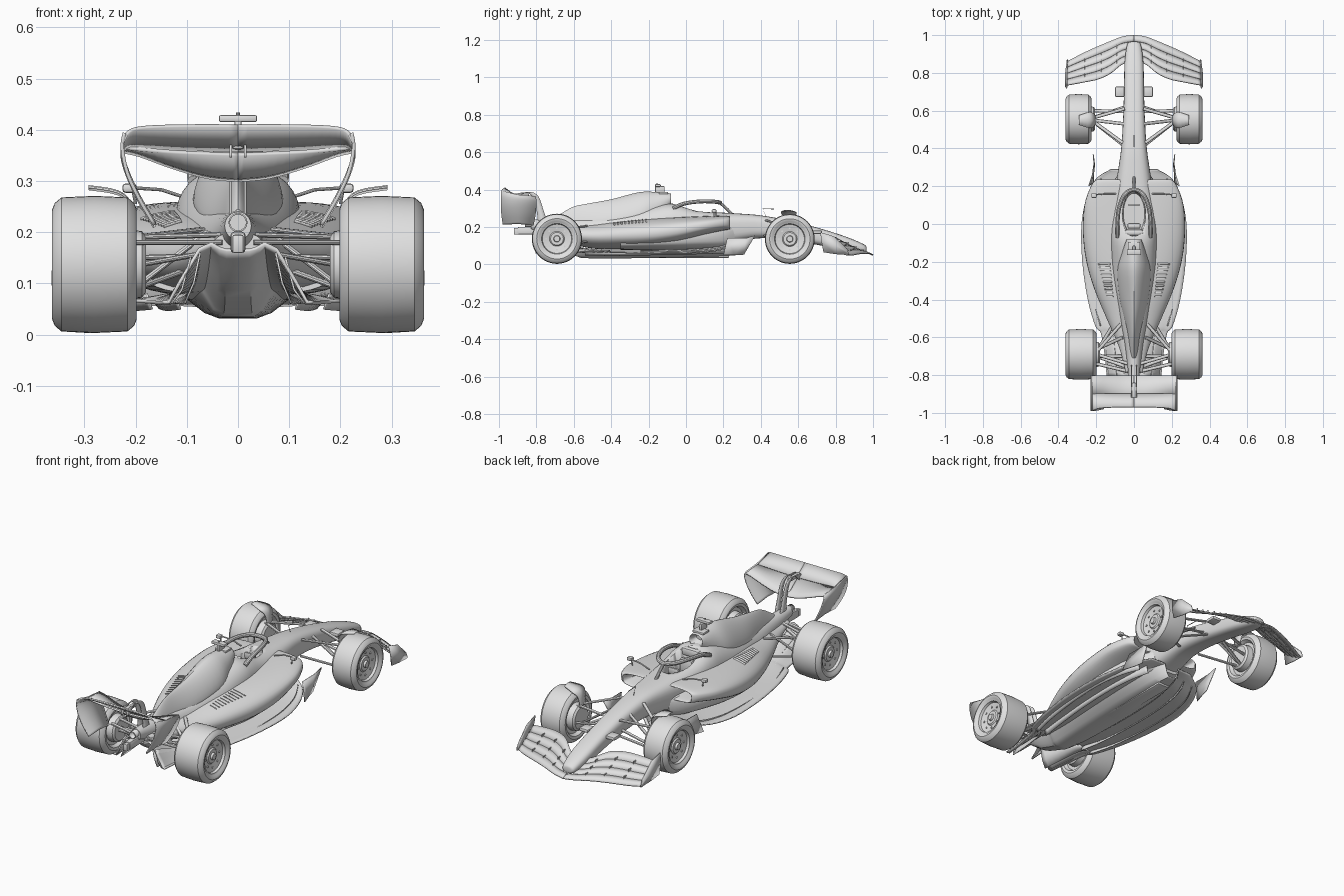
import bpy, bmesh, math
from mathutils import Vector

if "Cube" in bpy.data.objects:
    bpy.data.objects.remove(bpy.data.objects["Cube"])

grey = bpy.data.materials.new("plain_grey")
grey.diffuse_color = (0.75, 0.75, 0.75, 1)
grey.use_nodes = True
grey.node_tree.nodes["Principled BSDF"].inputs["Base Color"].default_value = grey.diffuse_color


def finish(name, bm, mirror=False, thick=0, angle=35):
    bmesh.ops.recalc_face_normals(bm, faces=bm.faces)
    me = bpy.data.meshes.new(name)
    bm.to_mesh(me)
    bm.free()
    me.materials.append(grey)
    ob = bpy.data.objects.new(name, me)
    bpy.context.collection.objects.link(ob)
    bpy.ops.object.select_all(action='DESELECT')
    ob.select_set(True)
    bpy.context.view_layer.objects.active = ob
    bpy.ops.object.shade_smooth_by_angle(angle=math.radians(angle))
    if thick:
        m = ob.modifiers.new("thickness", 'SOLIDIFY')
        m.thickness, m.offset = thick, 0
    if mirror:
        m = ob.modifiers.new("mirror", 'MIRROR')
        m.use_mirror_merge = False
    return ob


def spline(keys, steps):
    """Smooth path through tuples of numbers."""
    out = []
    for i in range(len(keys) - 1):
        a, b, c, d = (keys[max(0, min(len(keys) - 1, i + k))] for k in (-1, 0, 1, 2))
        for j in range(steps):
            t = j / steps
            out.append([0.5 * (2*q + (r-p)*t + (2*p-5*q+4*r-s)*t*t + (3*q-p-3*r+s)*t**3)
                        for p, q, r, s in zip(a, b, c, d)])
    return out + [list(keys[-1])]


def skin(rows, closed=False, caps=False):
    bm = bmesh.new()
    vs = [[bm.verts.new(p) for p in r] for r in rows]
    n = len(rows[0])
    for a, b in zip(vs, vs[1:]):
        for i in range(n if closed else n - 1):
            j = (i + 1) % n
            bm.faces.new((a[i], a[j], b[j], b[i]))
    if caps:
        bm.faces.new(vs[0])
        bm.faces.new(vs[-1])
    return bm


def loft(name, keys, n=32, steps=4):
    """Rounded sections: y, half width, bottom, top, squareness."""
    rows = []
    for y, w, lo, hi, e in spline(keys, steps):
        row = []
        for k in range(n):
            c, s = math.cos(2*math.pi*k/n), math.sin(2*math.pi*k/n)
            row.append((w*math.copysign(abs(c)**(2/e), c), y,
                        (lo+hi)/2 + (hi-lo)/2*math.copysign(abs(s)**(2/e), s)))
        rows.append(row)
    return finish(name, skin(rows, True, True))


def sheet(name, rows, thick=0.006, mirror=True):
    return finish(name, skin(rows), mirror, thick)


def box(name, centre, size, mirror=False, bevel=0.004):
    bm = bmesh.new()
    bmesh.ops.create_cube(bm, size=1)
    for v in bm.verts:
        v.co = Vector(centre) + Vector([a*b for a, b in zip(v.co, size)])
    if bevel:
        bmesh.ops.bevel(bm, geom=bm.edges[:], offset=bevel, segments=2, affect='EDGES', profile=0.5)
    return finish(name, bm, mirror)


def tube(name, pts, r, mirror=True, flat=1.0, n=10):
    """Round or flattened bar along a path."""
    pts = [Vector(p) for p in pts]
    rows = []
    for i, p in enumerate(pts):
        d = (pts[min(i+1, len(pts)-1)] - pts[max(i-1, 0)]).normalized()
        up = Vector((0, 1, 0)) if abs(d.z) > 0.9 else Vector((0, 0, 1))
        a = d.cross(up).normalized()
        b = a.cross(d)
        rows.append([p + r*(a*math.cos(2*math.pi*k/n) + b*flat*math.sin(2*math.pi*k/n)) for k in range(n)])
    return finish(name, skin(rows, True, True), mirror)


def lathe(name, profile, y, z, n=48):
    """Spin (x, radius) points round the axle."""
    rows = [[(x, y + r*math.cos(2*math.pi*k/n), z + r*math.sin(2*math.pi*k/n)) for k in range(n)]
            for x, r in profile]
    return finish(name, skin(rows, True, True), True)


# Main hull from nose to tail
tub = loft("hull", [(.965, .015, .07, .09, 2), (.95, .036, .062, .108, 2.3), (.85, .05, .075, .15, 2.8),
    (.7, .053, .105, .197, 3), (.55, .058, .13, .235, 3), (.4, .068, .14, .262, 3), (.28, .085, .12, .272, 3),
    (.15, .105, .09, .28, 3), (.05, .115, .085, .293, 3), (-.04, .122, .08, .318, 2.8), (-.12, .124, .08, .325, 2.4),
    (-.3, .115, .08, .29, 2), (-.5, .08, .09, .255, 1.9), (-.65, .047, .13, .243, 2), (-.83, .026, .185, .24, 2)])

# Side pods with recessed inlets, above a narrower undercut body
POD = [(.14, .17, .205, .235, 4), (.22, .19, .195, .25, 4), (.234, .2, .187, .257, 4), (.2, .228, .18, .261, 3.2),
       (.1, .262, .155, .259, 2.8), (-.05, .27, .11, .254, 2.6), (-.2, .252, .085, .246, 2.4), (-.35, .208, .08, .234, 2.2),
       (-.5, .145, .085, .217, 2), (-.65, .08, .12, .205, 2), (-.78, .045, .165, .2, 2)]
pod = loft("side_pods", POD, n=40)
loft("undercut_body", [(.26, .085, .1, .22, 3), (.2, .125, .085, .215, 3), (.1, .17, .08, .21, 3),
                       (-.05, .21, .075, .2, 3), (-.2, .215, .075, .19, 3), (-.35, .18, .078, .17, 3)])

# Spine with air intake, flaring into the hull and thinning to a fin
loft("engine_spine", [(-.12, .025, .335, .36, 2), (-.085, .034, .318, .374, 2), (-.09, .042, .3, .38, 2.2),
    (-.16, .066, .2, .387, 1.9), (-.25, .088, .14, .386, 1.6), (-.4, .075, .12, .348, 1.45),
    (-.53, .045, .12, .324, 1.35), (-.61, .03, .14, .305, 1.3), (-.71, .02, .18, .245, 1.5)])

# Cockpit opening
bm = bmesh.new()
bmesh.ops.create_cone(bm, cap_ends=True, segments=32, radius1=.9, radius2=1.05, depth=1)
for v in bm.verts:
    v.co = (v.co.x*.063, .055 + v.co.y*.12, .28 + v.co.z*.13)
cutter = finish("cockpit_cutter", bm)
cutter.hide_render = True
cutter.hide_set(True)
for ob in (tub, pod):
    m = ob.modifiers.new("cockpit", 'BOOLEAN')
    m.operation, m.object, m.solver = 'DIFFERENCE', cutter, 'EXACT'
box("seat", (0, -.01, .24), (.07, .03, .08), bevel=.01)
box("headrest", (0, -.045, .3), (.1, .03, .04), bevel=.01)
box("steering_wheel", (0, .1, .26), (.06, .012, .03))

# Halo guard
tube("halo_hoop", spline([(.088, -.07, .3), (.088, -.01, .325), (.08, .08, .337), (.05, .155, .335), (0, .182, .33),
     (-.05, .155, .335), (-.08, .08, .337), (-.088, -.01, .325), (-.088, -.07, .3)], 5), .011, False)
tube("halo_pillar", spline([(0, .18, .33), (0, .21, .305), (0, .25, .265)], 4), .008, False)

# Roof camera, aerials and mirrors
box("camera_post", (0, -.14, .398), (.014, .05, .04))
box("roof_camera", (0, -.15, .422), (.075, .03, .014))
box("roof_panel", (0, -.12, .382), (.065, .05, .012))
tube("roof_aerial", [(0, -.155, .42), (0, -.155, .434)], .004, False)
tube("nose_aerial", [(0, .43, .25), (0, .41, .298), (0, .47, .296)], .002, False)
box("mirror", (.212, .15, .286), (.028, .025, .018), True, .006)
tube("mirror_stay", [(.095, .16, .265), (.15, .16, .283), (.21, .155, .287)], .0035)
tube("mirror_strut", [(.205, .15, .28), (.2, .15, .255)], .003)
box("nose_camera", (.075, .7, .172), (.05, .055, .018), True, .006)

# Cooling louvres lying on the pod tops
section = spline(POD[2:], 8)
def pod_top(x, y):
    _, w, lo, hi, e = min(section, key=lambda s: abs(s[0] - y))
    return (lo+hi)/2 + (hi-lo)/2*max(0, 1 - (x/w)**e)**(1/e)
for i in range(10):
    t = i / 9
    y = -.21 - .17*t
    rows = [[(x, y + d, pod_top(x, y) + h) for d, h in ((.006, -.003), (-.006, .005))]
            for x in [.125 - .015*t + (.065 - .03*t)*k/4 for k in range(5)]]
    sheet("louvre", rows, .003)

# Floor with tunnels, central keel, raised rim and rising diffuser: y, half width, keel, roof, edge
FLOOR = [(.29, .12, .055, .12, .12), (.24, .2, .05, .11, .095), (.15, .248, .046, .09, .072), (0, .278, .042, .078, .062),
         (-.2, .274, .038, .072, .062), (-.4, .245, .035, .072, .064), (-.54, .205, .037, .085, .066),
         (-.58, .175, .045, .095, .064), (-.7, .155, .09, .135, .062), (-.805, .145, .165, .178, .063)]
rows = []
for y, w, k, r, e in spline(FLOOR, 4):
    half = [(.15*w, k), (.24*w, k + .25*(r-k)), (.36*w, r), (.52*w, r - .1*(r-e)), (.78*w, e + .35*(r-e)), (.93*w, e), (w, e)]
    rows.append([(-x, y, z) for x, z in half[::-1]] + [(x, y, z) for x, z in half])
sheet("floor", rows, .007, False)
box("plank", (0, -.14, .041), (.07, .74, .012))
for f in (.68, .85):
    sheet("diffuser_strake", [[(w*f*1.05, y, e - .002), (w*(f*.95 - .05), y, e + (r-e)*.7*(1.15 - f)), (w*f*.75, y, e + (r-e)*(1.15 - f*.45))]
          for y, w, k, r, e in spline(FLOOR[6:], 3)], .004)
# Slim rails running under the floor
for f in (.55, .82):
    sheet("floor_rail", [[(w*f, y, k + .012), (w*(f + .05), y, r - .005)] for y, w, k, r, e in spline(FLOOR[1:7], 4)], .004)
sheet("floor_spike", [[(.208, .31, .052), (.216, .37, .155)], [(.22, .26, .05), (.212, .32, .14)],
                      [(.24, .2, .05), (.214, .22, .14)]], .005)

# Wheels: tyre, dished cover and hub in one profile, plus bolts
def wheel(name, y, x0, x1, r, z):
    lathe(name + "_tyre", [(x0+.02, .03), (x0+.02, .085), (x0+.003, .095), (x0, .108), (x0+.005, r-.014), (x0+.018, r-.003),
          ((x0+x1)/2, r), (x1-.018, r-.003), (x1-.005, r-.014), (x1, .108), (x1-.003, .095),
          (x1-.008, .09), (x1-.01, .082), (x1-.022, .078), (x1-.03, .04), (x1-.024, .034), (x1-.024, .018), (x1-.014, .015)], y, z)
    lathe(name + "_brake_drum", [(x0-.018, .02), (x0-.018, .055), (x0-.01, .065), (x0+.03, .07)], y, z, 32)
    for k in range(8):
        a = k*math.pi/4
        lathe(name + "_bolt", [(x1-.035, .005), (x1-.022, .005)], y + .058*math.cos(a), z + .058*math.sin(a), 8)
wheel("front_wheel", .555, .224, .362, .133, .136)
wheel("rear_wheel", -.69, .198, .363, .134, .137)

# Suspension arms
for a, b in [((.225, .56, .2), (.05, .61, .215)), ((.225, .55, .2), (.06, .43, .235)),
             ((.225, .56, .085), (.045, .62, .14)), ((.225, .55, .085), (.06, .42, .155)),
             ((.22, .55, .1), (.05, .53, .215)), ((.225, .6, .125), (.045, .595, .16)),
             ((.2, -.69, .19), (.03, -.74, .195)), ((.2, -.68, .19), (.07, -.53, .205)),
             ((.2, -.7, .135), (.03, -.76, .165)), ((.2, -.68, .09), (.09, -.5, .13)),
             ((.2, -.7, .15), (.03, -.7, .155)), ((.19, -.66, .1), (.06, -.6, .2)), ((.2, -.74, .18), (.03, -.78, .18))]:
    tube("suspension_arm", [a, b], .009, True, .6)

# Curved deflectors above the front wheels
sheet("wheel_deflector", [[(x, .55 + c, z - .006), (x, .55, z), (x, .55 - c, z - .002)]
      for x, z, c in spline([(.205, .2, .02), (.21, .255, .03), (.235, .28, .042), (.292, .29, .025)], 4)], .004)

# Front wing: four slotted elements and end plates
EDGE = spline([(0, 1.0, .86, .105), (.06, .992, .845, .115), (.125, .967, .795, .145), (.19, .94, .765, .15),
               (.26, .908, .75, .145), (.354, .86, .733, .13)], 4)
for k in range(4):
    f0, f1 = k*.25, k*.25 + .238
    rows = []
    for x, le, te, zt in EDGE:
        if k and x < .02:
            continue
        base = .053 + .01*math.sin(min(1, x/.3)*math.pi)
        rows.append([(x, le + (te-le)*f, base + (zt-base)*f**1.25 - (.004 if j == 0 else 0))
                     for j, f in enumerate((f0, (f0+f1)/2, f1))])
    sheet("front_wing_element", rows, .006)
sheet("front_endplate", [[(.352, .872, .05), (.354, .868, .065), (.352, .86, .085)],
      [(.356, .8, .055), (.362, .8, .1), (.354, .79, .15)],
      [(.36, .735, .065), (.362, .725, .12), (.356, .718, .172)]], .005)
for f in (.25, .5, .75):
    for x, le, te, zt in EDGE[6::5]:
        box("wing_bracket", (x, le + (te-le)*f, .061 + (zt-.055)*f**1.25), (.003, .022, .012), True, 0)

# Rear wing: spoon main plane, flap, curled end plates
sheet("rear_main_plane", [[(x, -.803, lo), (x, -.85, lo + .006), (x, -.91, hi)]
      for x, lo, hi in spline([(0, .302, .352), (.06, .308, .354), (.13, .328, .357), (.19, .35, .362), (.224, .358, .366)], 4)], .008)
sheet("rear_flap", [[(x, -.9, lo), (x, -.935, (lo+hi)/2 - .003), (x, te, hi)]
      for x, te, lo, hi in spline([(0, -.97, .36, .408), (.1, -.97, .362, .408), (.18, -.975, .366, .405),
                                   (.212, -.985, .366, .397), (.226, -.99, .36, .375)], 4)], .007)
sheet("rear_endplate", [[(x, a, z - .004), (x, (a+b)/2, z + .004), (x, b, z + h)]
      for x, z, a, b, h in spline([(.222, .368, -.805, -.99, .026), (.226, .35, -.8, -.99, .014), (.216, .315, -.8, -.99, 0),
                                  (.193, .265, -.805, -.987, 0), (.163, .214, -.815, -.98, 0)], 4)], .007)
sheet("wing_pylon", [[(.014, y, z), (.014, y - w, z - .004)] for y, z, w in
      spline([(-.74, .22, .05), (-.765, .3, .035), (-.79, .365, .03), (-.83, .388, .03), (-.87, .378, .05), (-.9, .35, .03)], 4)], .005)
box("flap_actuator", (0, -.88, .37), (.022, .08, .016), bevel=.005)

# Exhaust and tail light
bm = skin([[(.017*math.cos(a), y, .219 + .017*math.sin(a)) for a in [k*math.pi/12 for k in range(24)]]
           for y in (-.76, -.86)], True)
finish("exhaust", bm, thick=.003)
box("crash_structure", (0, -.83, .18), (.03, .14, .042), bevel=.008)
box("tail_light", (0, -.905, .177), (.022, .03, .036))
